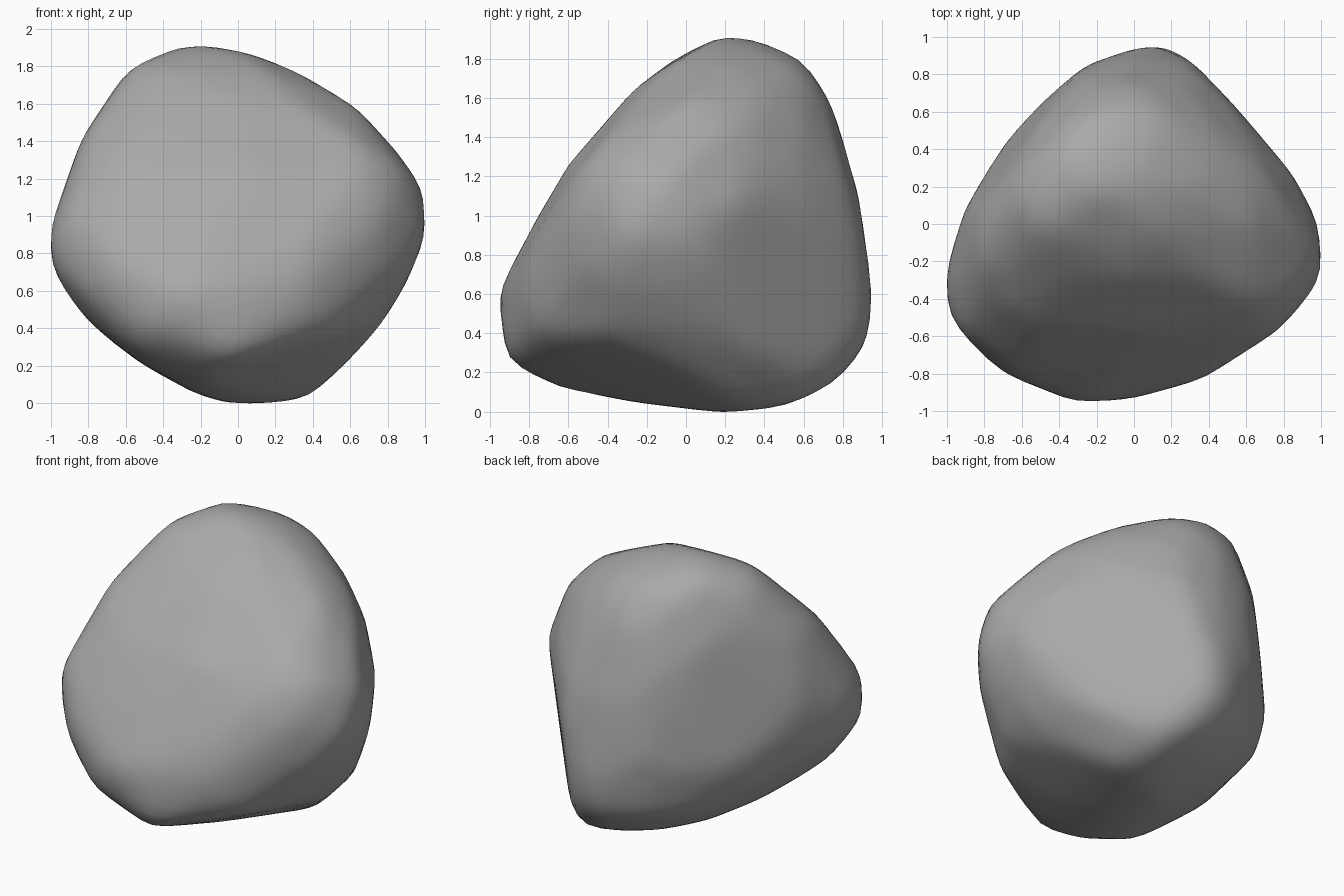
import bpy
import bmesh
from math import cos, radians, sin
from mathutils import Vector

default_cube = bpy.data.objects.get("Cube")
if default_cube:
    bpy.data.objects.remove(default_cube, do_unlink=True)

MIDDLE = Vector((0, 0, 0.957))
SMOOTHING_PASSES = 2
WEAR_ALLOWANCE = 0.006  # spare stone that the smoothing takes off
FULLNESS = 0.5  # 0 keeps only the corner hull, 1 only the profile cuts

X_AXIS = Vector((1, 0, 0))
Y_AXIS = Vector((0, 1, 0))
Z_AXIS = Vector((0, 0, 1))
profiles = []


def add_profile(outline, right, up):
    """Store a profile outline, given in hundredths, with its two axes."""
    profiles.append(([Vector(p) / 100 for p in outline], right, up))


def tilted_axes(side_x, side_y, lift):
    """Right and up axes of a profile taken diagonally, tilted up or down."""
    turn, tilt = radians(35), radians(25)
    toward = Vector((side_x * sin(turn), side_y * cos(turn), 0))
    right = Z_AXIS.cross(toward)
    up = Z_AXIS * cos(tilt) - toward * lift * sin(tilt)
    return right, up


def chisel_planes(points, right, up):
    """Flat cuts along the edges of a profile."""
    planes = []
    for start, end in zip(points, points[1:] + points[:1]):
        edge = end - start
        normal = Vector((-edge.y, edge.x)).normalized()
        reach = max(point.dot(normal) for point in points)
        planes.append((right * normal.x + up * normal.y, reach + WEAR_ALLOWANCE))
    return planes


def corner_points(points, right, up, planes):
    """Place each profile corner halfway along its line through the cut stone."""
    along = right.cross(up)
    corners = []
    for point in points:
        base = right * point.x + up * point.y
        near, far = -2, 2
        for normal, reach in planes:
            slope = normal.dot(along)
            if abs(slope) > 0.1:
                crossing = (reach - normal.dot(base)) / slope
                if slope > 0:
                    far = min(far, crossing)
                else:
                    near = max(near, crossing)
        corners.append(base + along * (near + far) / 2)
    return corners


def hull_planes(points):
    """Flat sides of the tightest convex skin around the points."""
    hull = bmesh.new()
    for point in points:
        hull.verts.new(point)
    bmesh.ops.convex_hull(hull, input=hull.verts)
    planes = []
    for face in hull.faces:
        face.normal_update()
        reach = face.normal.dot(face.verts[0].co)
        side = 1 if reach > 0 else -1
        planes.append((face.normal * side, reach * side))
    hull.free()
    return planes


def distance_out(direction, planes):
    return min(reach / normal.dot(direction) for normal, reach in planes
               if normal.dot(direction) > 0.01)


# Straight profiles of the stone, clockwise, measured from its middle
add_profile(
    [(-33, 94), (-20, 96), (3, 92), (30, 83), (64, 61), (87, 36), (99, 19),
     (100, -5), (97, -15), (89, -34), (77, -53), (64, -68), (40, -92),
     (20, -96), (-5, -96), (-22, -91), (-49, -76), (-84, -49), (-96, -30),
     (-100, -21), (-100, 0), (-84, 45), (-60, 83)], X_AXIS, Z_AXIS)
add_profile(
    [(17, 96), (34, 94), (58, 85), (75, 61), (88, 16), (95, -33), (92, -63),
     (78, -81), (53, -93), (18, -96), (-26, -91), (-65, -84), (-91, -70),
     (-96, -35), (-77, 1), (-60, 30), (-27, 68), (-7, 83)], Y_AXIS, Z_AXIS)
add_profile(
    [(0, 94), (16, 96), (30, 88), (53, 64), (85, 26), (98, 2), (100, -20),
     (100, -32), (76, -58), (37, -83), (0, -93), (-33, -95), (-69, -81),
     (-90, -60), (-100, -47), (-100, -23), (-91, 7), (-69, 44), (-47, 67),
     (-26, 85)], X_AXIS, Y_AXIS)

# Diagonal profiles
add_profile(
    [(-8, 106), (4, 104), (29, 99), (48, 85), (65, 62), (78, 34), (85, -2),
     (81, -36), (72, -62), (48, -83), (-9, -92), (-50, -95), (-57, -93),
     (-90, -70), (-107, -36), (-109, 2), (-78, 56), (-41, 94)],
    *tilted_axes(1, -1, 1))
add_profile(
    [(-9, 80), (41, 67), (80, 36), (109, 0), (109, -27), (88, -52), (49, -77),
     (14, -91), (-15, -97), (-38, -98), (-64, -95), (-71, -83), (-85, 22),
     (-72, 55), (-51, 72)], *tilted_axes(-1, 1, 1))
add_profile(
    [(17, 96), (41, 94), (59, 85), (72, 53), (81, -26), (76, -49), (44, -81),
     (7, -100), (-30, -102), (-52, -97), (-80, -63), (-96, -17), (-98, 15),
     (-92, 36), (-51, 73), (-15, 88)], *tilted_axes(1, 1, -1))

# Cuts around the stone, and the skin stretched over its corners
outer = [plane for profile in profiles for plane in chisel_planes(*profile)]
inner = hull_planes([corner for profile in profiles
                     for corner in corner_points(*profile, outer)])

# Push each point of a ball out between the skin and the cuts
bm = bmesh.new()
bmesh.ops.create_icosphere(bm, subdivisions=5, radius=1)
for vert in bm.verts:
    direction = vert.co.normalized()
    skin = distance_out(direction, inner)
    cut = distance_out(direction, outer)
    vert.co = direction * (skin + (cut - skin) * FULLNESS)

# Wear down the ridges
for _ in range(SMOOTHING_PASSES):
    bmesh.ops.smooth_vert(bm, verts=bm.verts, factor=0.5,
                          use_axis_x=True, use_axis_y=True, use_axis_z=True)

for face in bm.faces:
    face.smooth = True

mesh = bpy.data.meshes.new("rock")
bm.to_mesh(mesh)
bm.free()
rock = bpy.data.objects.new("rock", mesh)
rock.location = MIDDLE
bpy.context.collection.objects.link(rock)

# Plain grey stone
stone = bpy.data.materials.new("grey_stone")
stone.use_nodes = True
colour = (0.4, 0.4, 0.4, 1)
stone.diffuse_color = colour
stone.node_tree.nodes["Principled BSDF"].inputs["Base Color"].default_value = colour
mesh.materials.append(stone)
